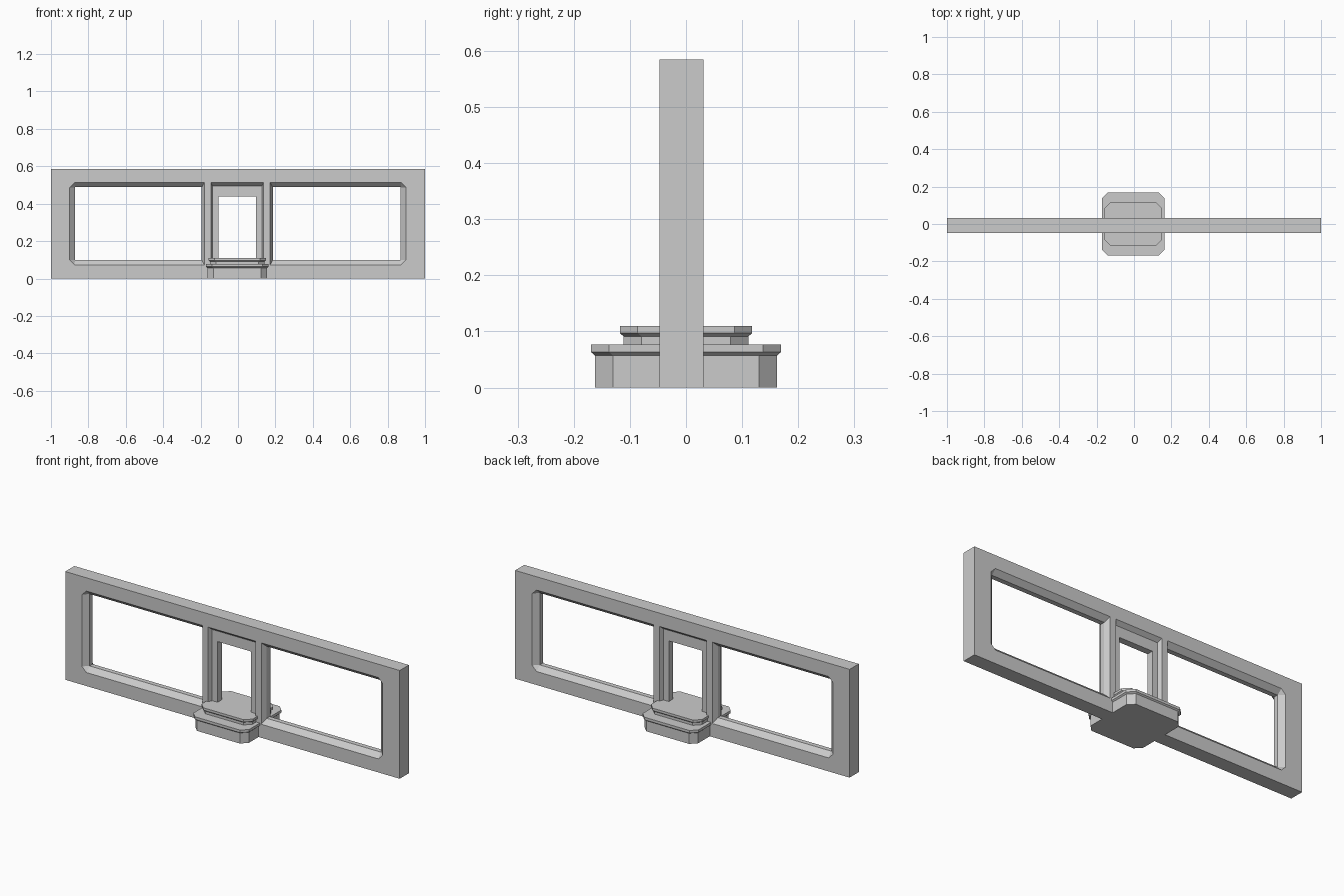
import bpy, bmesh

if "Cube" in bpy.data.objects:
    bpy.data.objects.remove(bpy.data.objects["Cube"])

Y0, Y1 = -0.047, 0.031      # wall front and back
CH = 0.026                  # chamfer depth
CX = -0.004                 # centre of the doorway and plinth


def loft(name, rings):
    """Skin a closed solid through a list of 8-point rings."""
    bm = bmesh.new()
    rows = [[bm.verts.new(p) for p in r] for r in rings]
    for a, b in zip(rows, rows[1:]):
        for i in range(8):
            j = (i + 1) % 8
            bm.faces.new((a[i], a[j], b[j], b[i]))
    bm.faces.new(rows[0])
    bm.faces.new(rows[-1])
    bmesh.ops.remove_doubles(bm, verts=bm.verts, dist=1e-5)
    bmesh.ops.recalc_face_normals(bm, faces=bm.faces)
    me = bpy.data.meshes.new(name)
    bm.to_mesh(me)
    bm.free()
    ob = bpy.data.objects.new(name, me)
    bpy.context.collection.objects.link(ob)
    return ob


def outline(x0, x1, v0, v1, left, right):
    """Rectangle with separate corner cuts on its left and right ends."""
    l, r = left, right
    return [(x0 + l, v0), (x1 - r, v0), (x1, v0 + r), (x1, v1 - r),
            (x1 - r, v1), (x0 + l, v1), (x0, v1 - l), (x0, v0 + l)]


def upright(name, sections):
    """Solid from (y, outline) sections."""
    return loft(name, [[(x, y, z) for x, z in o] for y, o in sections])


def cut(target, cutter):
    m = target.modifiers.new("opening", 'BOOLEAN')
    m.operation, m.solver, m.object = 'DIFFERENCE', 'EXACT', cutter
    bpy.context.view_layer.objects.active = target
    bpy.ops.object.modifier_apply(modifier=m.name)
    bpy.data.objects.remove(cutter)


def opening(outer, inner):
    """Hourglass cutter: wide on both wall faces, narrow in the middle."""
    return upright("opening_cutter", [(Y0 - 0.02, outer), (Y0, outer), (Y0 + CH, inner),
                                      (Y1 - CH, inner), (Y1, outer), (Y1 + 0.02, outer)])


# Wall slab
box = outline(-1, 1, 0, 0.585, 0, 0)
wall = upright("wall", [(Y0, box), (Y1, box)])

# Two wide windows, outer corners clipped
cut(wall, opening(outline(-0.9, -0.18, 0.073, 0.513, CH, 0),
                  outline(-0.872, -0.194, 0.099, 0.488, 0, 0)))
cut(wall, opening(outline(0.172, 0.898, 0.073, 0.513, 0, CH),
                  outline(0.186, 0.87, 0.099, 0.488, 0, 0)))

# Central doorway
cut(wall, opening(outline(CX - 0.141, CX + 0.141, 0.073, 0.513, 0, 0),
                  outline(CX - 0.13, CX + 0.13, 0.085, 0.491, 0, 0)))

# Recessed door frame with a plain opening
box = outline(CX - 0.132, CX + 0.132, 0.075, 0.495, 0, 0)
frame = upright("door_frame", [(-0.026, box), (0.01, box)])
box = outline(CX - 0.1, CX + 0.1, 0.05, 0.438, 0, 0)
cut(frame, upright("door_cutter", [(-0.1, box), (0.1, box)]))


# Stepped plinth: two clipped-corner slabs, each with an undercut lip
def slab(name, hx, hy, corner, z0, z1, z2, z3, lip=0.007):
    rings = []
    for grow, z in ((0, z0), (0, z1), (lip, z2), (lip, z3)):
        o = outline(CX - hx - grow, CX + hx + grow, -hy - grow, hy + grow, corner, corner)
        rings.append([(x, y, z) for x, y in o])
    loft(name, rings)


slab("lower_plinth", 0.16, 0.162, 0.032, 0, 0.057, 0.063, 0.077)
slab("upper_plinth", 0.146, 0.111, 0.032, 0.07, 0.091, 0.097, 0.11)
